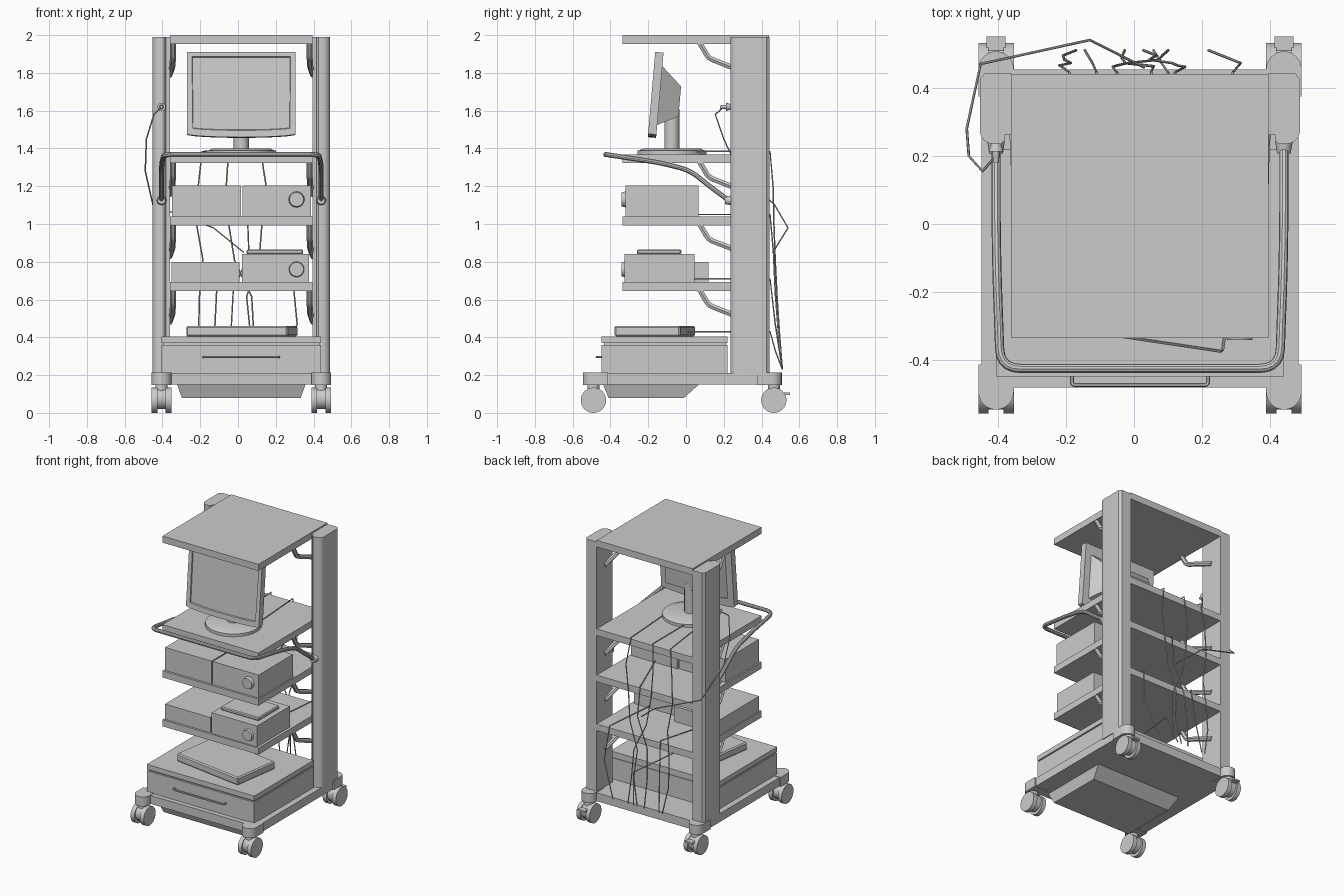
import bpy, bmesh, math, random
from mathutils import Vector, Matrix

if "Cube" in bpy.data.objects:
    bpy.data.objects.remove(bpy.data.objects["Cube"])

random.seed(4)
CX = 0.0175                      # centre line of the cart


def finish(name, bm, mat=None, smooth=False):
    bmesh.ops.recalc_face_normals(bm, faces=bm.faces)
    if mat:
        bm.transform(mat)
    me = bpy.data.meshes.new(name)
    bm.to_mesh(me)
    bm.free()
    ob = bpy.data.objects.new(name, me)
    bpy.context.collection.objects.link(ob)
    if smooth:
        shade(ob)
    return ob


def shade(ob):
    bpy.ops.object.select_all(action='DESELECT')
    ob.select_set(True)
    bpy.context.view_layer.objects.active = ob
    bpy.ops.object.shade_smooth_by_angle(angle=math.radians(35))


def loft(name, ring0, ring1, mat=None, smooth=False):
    """Closed solid between two matching outlines."""
    bm = bmesh.new()
    a = [bm.verts.new(p) for p in ring0]
    b = [bm.verts.new(p) for p in ring1]
    bm.faces.new(a)
    bm.faces.new(b)
    n = len(a)
    for i in range(n):
        bm.faces.new((a[i], a[(i + 1) % n], b[(i + 1) % n], b[i]))
    return finish(name, bm, mat, smooth)


def prism(name, outline, z0, z1, mat=None, smooth=True):
    return loft(name, [(x, y, z0) for x, y in outline],
                [(x, y, z1) for x, y in outline], mat, smooth)


def box(name, x0, x1, y0, y1, z0, z1, mat=None, bevel=0):
    ob = prism(name, [(x0, y0), (x1, y0), (x1, y1), (x0, y1)], z0, z1, mat, False)
    if bevel:
        m = ob.modifiers.new('bevel', 'BEVEL')
        m.width, m.segments = bevel, 1


def cyl(name, c, r, depth, axis='z', r2=None, n=32):
    bm = bmesh.new()
    bmesh.ops.create_cone(bm, cap_ends=True, segments=n, radius1=r,
                          radius2=r if r2 is None else r2, depth=depth)
    rot = {'z': Matrix(), 'x': Matrix.Rotation(math.pi / 2, 4, 'Y'),
           'y': Matrix.Rotation(math.pi / 2, 4, 'X')}[axis]
    finish(name, bm, Matrix.Translation(c) @ rot, True)


def arc(cx, cy, rx, ry, a0, a1, n):
    t = [math.radians(a0 + (a1 - a0) * k / n) for k in range(n + 1)]
    return [(cx + rx * math.cos(a), cy + ry * math.sin(a)) for a in t]


def rounded(pts, r, n=5):
    """Round the inner corners of a path."""
    p = [Vector(v) for v in pts]
    out = [p[0]]
    for a, b, c in zip(p, p[1:], p[2:]):
        s = b + (a - b).normalized() * min(r, (a - b).length * .49)
        e = b + (c - b).normalized() * min(r, (c - b).length * .49)
        out += [s * (1 - t) ** 2 + b * 2 * t * (1 - t) + e * t * t
                for t in [i / n for i in range(n + 1)]]
    return out + [p[-1]]


def tube(name, pts, r, res=1):
    cu = bpy.data.curves.new(name, 'CURVE')
    cu.dimensions = '3D'
    cu.bevel_depth, cu.bevel_resolution, cu.use_fill_caps = r, res, True
    sp = cu.splines.new('POLY')
    sp.points.add(len(pts) - 1)
    for q, v in zip(sp.points, pts):
        q.co = (*v, 1)
    ob = bpy.data.objects.new(name, cu)
    bpy.context.collection.objects.link(ob)
    bpy.ops.object.select_all(action='DESELECT')
    ob.select_set(True)
    bpy.context.view_layer.objects.active = ob
    bpy.ops.object.convert(target='MESH')
    shade(bpy.context.view_layer.objects.active)


# base plate, bottom tray, drawer
box('base_plate', CX - .465, CX + .465, -.48, .453, .15, .21)
tray = lambda x, y0, y1, z: [(CX - x, y0, z), (CX + x, y0, z), (CX + x, y1, z), (CX - x, y1, z)]
loft('bottom_tray', tray(.34, -.44, .07, .152), tray(.315, -.41, -.01, .08))
box('drawer_body', CX - .423, CX + .423, -.447, .22, .21, .36)
box('drawer_gap', CX - .415, CX + .415, -.435, .215, .36, .37)
box('drawer_top', CX - .423, CX + .423, -.447, .22, .37, .405)
tube('drawer_handle', rounded([(CX + x, y, .295) for x, y in
     ((-.2, -.445), (-.2, -.473), (.2, -.473), (.2, -.445))], .012), .006)

# shelves
SHELVES = [.645, .993, 1.322, 1.953]
for i, z in enumerate(SHELVES):
    box(f'shelf_{i + 1}', CX - .378, CX + .378, -.335, .44, z, z + .047)

for s, side in ((-1, 'left'), (1, 'right')):
    X = lambda d: CX + s * d
    # column: rounded front, stepped inner strip
    prof = [(.378, .262), (.398, .262), (.398, .245), (.408, .235)]
    prof += arc(.43, .275, .04, .04, -90, 0, 6) + [(.47, .425), (.455, .443), (.378, .443)]
    prism(f'{side}_column', [(X(x), y) for x, y in prof], .2, 1.99)
    # shelf brackets
    for i, z in enumerate(SHELVES):
        tube(f'{side}_bracket_{i + 1}',
             rounded([(X(.362), .07, z + .01), (X(.362), .12, z - .075),
                      (X(.365), .24, z - .122), (X(.38), .35, z - .165)], .02, 2), .016)
    # handle sockets
    cyl(f'{side}_handle_socket', (X(.4225), .225, 1.125), .026, .035, 'y', .02)
    for y, end, e in ((-.49, 'front', -1), (.465, 'rear', 1)):
        n, c = f'{side}_{end}_caster', X(.4225)
        # corner lobe of the base
        yt = -.493 if e < 0 else .455
        lobe = arc(c, yt, .052, e * .052, 0, 180, 12)
        prism(n + '_mount', lobe + [(c - .052, yt - e * .08), (c + .052, yt - e * .08)], .147, .214)
        # twin wheels, hood and stem
        for w in (-.037, .037):
            cyl(n + '_wheel', (c + w, y, .067), .067, .03, 'x')
        cyl(n + '_hood', (c, y, .075), .055, .046, 'x', n=24)
        cyl(n + '_stem', (c, y, .13), .032, .05, n=24)
        if e > 0:
            box(n + '_brake', c - .028, c + .028, .51, .55, .095, .108)

# U-shaped push handle
arm = [(.4225, .24, 1.115), (.4225, .125, 1.2), (.4225, .02, 1.285), (.42, -.14, 1.325),
       (.41, -.424, 1.368)]
path = [(CX - x, y, z) for x, y, z in arm] + [(CX + x, y, z) for x, y, z in reversed(arm)]
tube('push_handle', rounded(path, .06), .0135, 3)

# shelf equipment
box('upper_left_unit', -.35, .015, -.32, .055, 1.04, 1.204)
box('upper_right_unit', .025, .387, -.32, .065, 1.04, 1.204)
box('lower_left_unit', -.352, .008, -.32, .12, .692, .80)
box('lower_right_unit', .02, .377, -.325, .045, .692, .84)
box('small_top_unit', .045, .345, -.26, -.025, .84, .865, bevel=.006)
for name, z in (('upper_knob', 1.13), ('lower_knob', .76)):
    cyl(name, (.31, -.328, z), .043, .026, 'y', .037)
box('drawer_top_unit', -.272, .272, -.176, .176, .0, .056,
    Matrix.Translation((.02, -.165, .405)) @ Matrix.Rotation(math.radians(-8.5), 4, 'Z'), .008)

# monitor: frame with recessed screen, back housing, neck, round foot
M = Matrix.Translation((CX, -.16, 1.69)) @ Matrix.Rotation(math.radians(-5), 4, 'X')
out = arc(0, -.215, .287, .018, 180, 360, 12) + [(.287, .22), (-.287, .22)]
frame = loft('monitor_frame', [(x, -.022, z) for x, z in out], [(x, .022, z) for x, z in out], M)
bm = bmesh.new()
bm.from_mesh(frame.data)
front = min(bm.faces, key=lambda f: f.normal.y)
bmesh.ops.inset_region(bm, faces=[front], thickness=.036, depth=0)
bmesh.ops.inset_region(bm, faces=[front], thickness=.004, depth=-.008)
bm.to_mesh(frame.data)
bm.free()
R = lambda w, y, a, b: [(-w, y, a), (w, y, a), (w, y, b), (-w, y, b)]
loft('monitor_housing', R(.24, .02, -.165, .15), R(.17, .13, -.11, .05), M)
cyl('monitor_neck', (CX, -.075, 1.50), .04, .22)
cyl('monitor_foot', (CX, -.075, 1.379), .183, .02)
cyl('monitor_foot_top', (CX, -.075, 1.394), .178, .012, r2=.15)

# cable hook on left column, with its cable looping to the back
cyl('hook_plate', (-.405, .228, 1.62), .012, .03, 'y', .022)
cyl('hook_tip', (-.405, .2, 1.62), .012, .04, 'y', .008, n=16)
tube('hook_cable', [(-.405, .2, 1.62), (-.445, .155, 1.58), (-.485, .2, 1.45), (-.491, .28, 1.28),
                    (-.45, .47, 1.1), (-.13, .54, .98), (.03, .46, .85)], .004)

# loose cables: from a unit to the shelf edge, then wandering down the back
for i, (x, y, z, edge, end) in enumerate((
        (-.13, -.03, 1.385, -.19, -.16), (.15, -.03, 1.385, .12, .05), (-.05, 0, 1.385, -.05, .07),
        (.2, .06, 1.05, .05, -.04), (-.2, .12, .71, -.11, -.18), (.25, .04, .71, .29, .26),
        (.05, 0, .43, .1, .04))):
    pts = [(x, y, z), (edge, .445, z)]
    steps = max(2, round((z - .25) / .2))
    for k in range(1, steps + 1):
        f = k / steps
        pts.append((edge + (end - edge) * f + random.uniform(-.05, .05),
                    .46 + .05 * f * f, z + (.23 - z) * f))
    tube(f'cable_{i + 1}', pts, .004)
